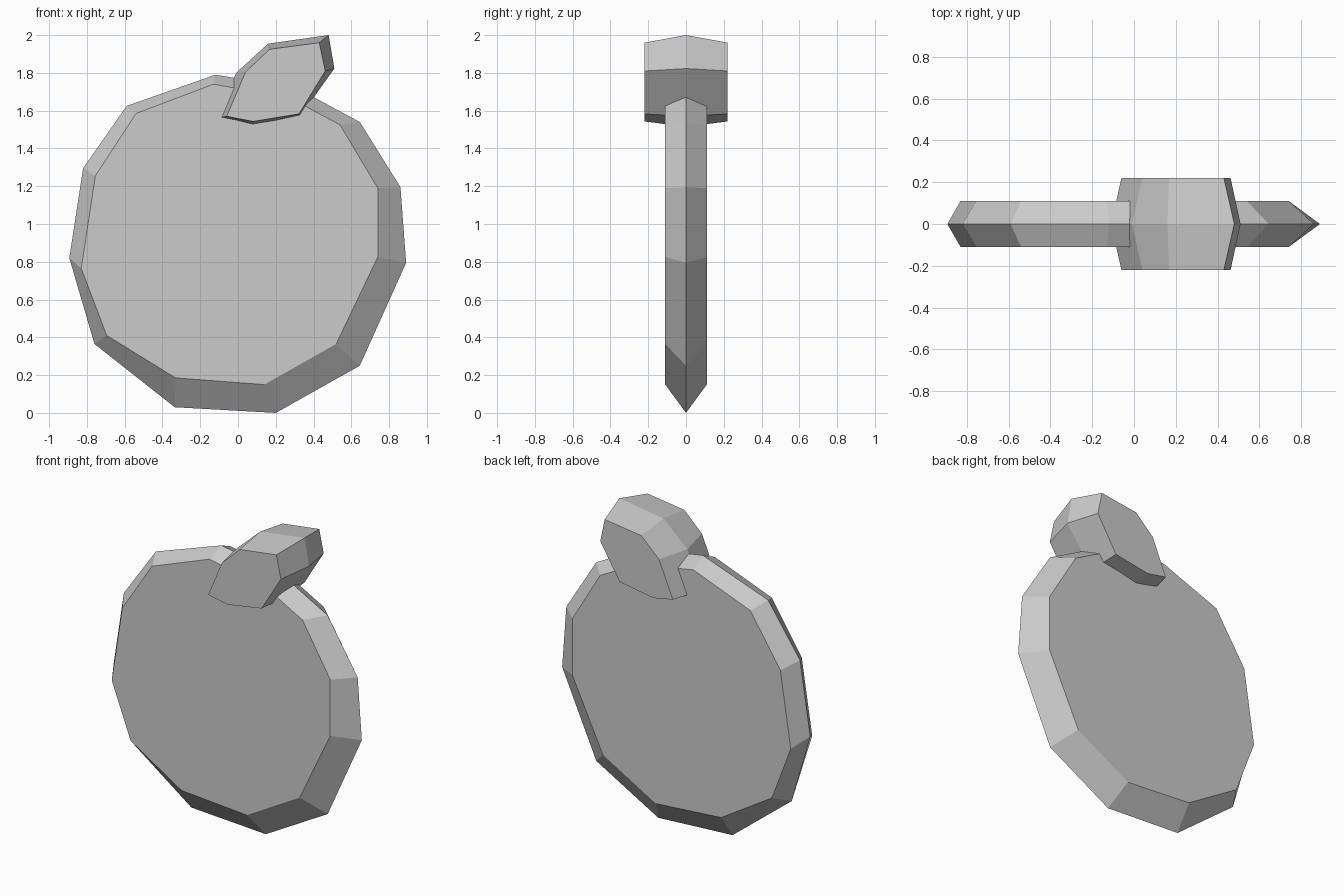
import bpy, bmesh


def bevelled_slab(name, rim, face, half):
    """Slab with a ridge (rim, at y=0) and a smaller flat face on each side."""
    bm = bmesh.new()
    front, mid, back = [[bm.verts.new((x, y, z)) for x, z in pts]
                        for pts, y in ((face, -half), (rim, 0), (face, half))]
    n = len(rim)
    for a, b in ((front, mid), (mid, back)):
        for i in range(n):
            j = (i + 1) % n
            bm.faces.new((a[i], a[j], b[j], b[i]))
    bm.faces.new(front)
    bm.faces.new(back[::-1])
    bmesh.ops.recalc_face_normals(bm, faces=bm.faces)
    mesh = bpy.data.meshes.new(name)
    bm.to_mesh(mesh)
    bm.free()
    obj = bpy.data.objects.new(name, mesh)
    bpy.context.collection.objects.link(obj)
    return obj


# Round fruit body
bevelled_slab(
    "fruit_body",
    [(-0.12, 1.79), (-0.59, 1.625), (-0.82, 1.295), (-0.893, 0.82),
     (-0.76, 0.365), (-0.335, 0.03), (0.20, 0.0), (0.645, 0.25),
     (0.89, 0.795), (0.86, 1.195), (0.645, 1.54), (0.31, 1.72)],
    [(-0.13, 1.74), (-0.54, 1.585), (-0.755, 1.255), (-0.83, 0.765),
     (-0.695, 0.41), (-0.33, 0.185), (0.14, 0.15), (0.52, 0.365),
     (0.74, 0.825), (0.74, 1.19), (0.54, 1.525), (0.27, 1.67)],
    0.11)

# Thicker leaf crossing the top of the body
bevelled_slab(
    "leaf",
    [(-0.01, 1.80), (0.16, 1.955), (0.48, 2.0), (0.51, 1.823),
     (0.33, 1.57), (0.075, 1.515), (-0.11, 1.56)],
    [(0.04, 1.805), (0.167, 1.925), (0.43, 1.96), (0.462, 1.81),
     (0.323, 1.583), (0.08, 1.543), (-0.06, 1.57)],
    0.22)
